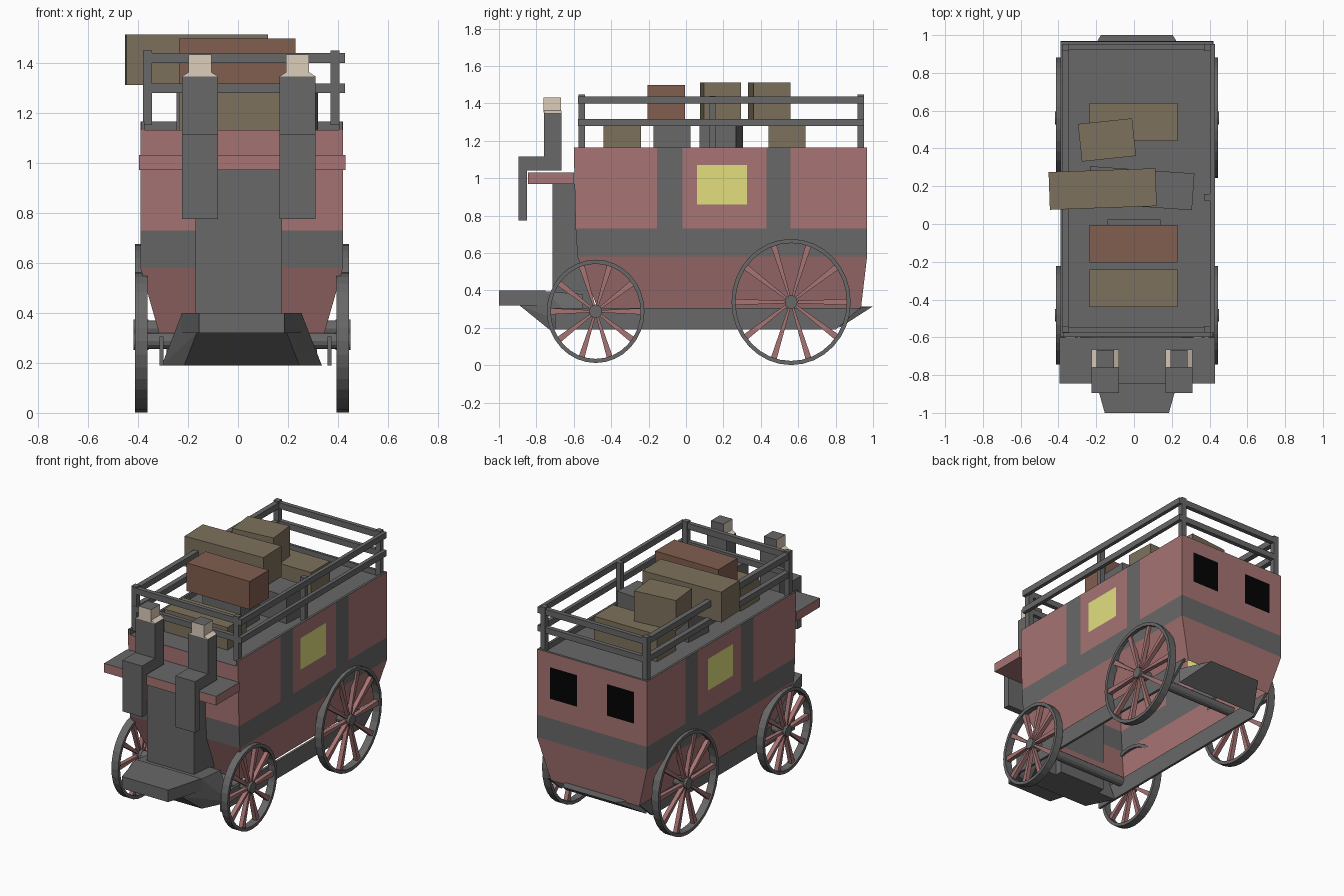
import bpy, bmesh, math
from mathutils import Vector, Matrix

old = bpy.data.objects.get("Cube")
if old:
    bpy.data.objects.remove(old, do_unlink=True)


def material(name, rgb):
    m = bpy.data.materials.new(name)
    m.use_nodes = True
    col = (*rgb, 1)
    m.diffuse_color = col
    bsdf = m.node_tree.nodes["Principled BSDF"]
    bsdf.inputs["Base Color"].default_value = col
    bsdf.inputs["Roughness"].default_value = 0.9
    return m


RED = material("faded red", (0.385, 0.173, 0.173))
GRAY = material("iron gray", (0.138, 0.138, 0.138))
TAN = material("tan leather", (0.205, 0.165, 0.108))
BROWN = material("brown leather", (0.22, 0.112, 0.078))
SKIN = material("pale skin", (0.72, 0.61, 0.5))
YELLOW = material("yellow panel", (0.76, 0.74, 0.21))
BLACK = material("black window", (0.001, 0.001, 0.001))
MID = 0.015   # centre line of the coach
HALF = 0.405  # half width of the coach


def finish(name, bm, *mats):
    bmesh.ops.recalc_face_normals(bm, faces=bm.faces)
    me = bpy.data.meshes.new(name)
    bm.to_mesh(me)
    bm.free()
    for m in mats:
        me.materials.append(m)
    ob = bpy.data.objects.new(name, me)
    bpy.context.collection.objects.link(ob)
    return ob


def add_box(bm, x, y, z, turn=0):
    """Box from (min, max) ranges, turned about its own vertical axis."""
    centre = Vector([(a + b) / 2 for a, b in (x, y, z)])
    size = [b - a for a, b in (x, y, z)]
    mat = Matrix.Translation(centre) @ Matrix.Rotation(math.radians(turn), 4, 'Z')
    bmesh.ops.create_cube(bm, size=1, matrix=mat @ Matrix.Diagonal((*size, 1)))


def box(name, mat, x, y, z, turn=0):
    bm = bmesh.new()
    add_box(bm, x, y, z, turn)
    return finish(name, bm, mat)


def hull(name, mat, points):
    bm = bmesh.new()
    for p in points:
        bm.verts.new(p)
    bmesh.ops.convex_hull(bm, input=bm.verts)
    bmesh.ops.dissolve_limit(bm, angle_limit=0.01, verts=bm.verts, edges=bm.edges)
    return finish(name, bm, mat)


def mirrored(points):
    return [(MID + s * x, y, z) for s in (-1, 1) for x, y, z in points]


# Coach walls, open underneath: rectangles of (half width, front, back, height)
bm = bmesh.new()
tiers = [(0.325, -0.47, 0.935, 0.3), (HALF, -0.58, 0.968, 0.58),
         (HALF, -0.59, 0.968, 0.73), (HALF, -0.6, 0.968, 1.165)]
rings = []
for w, f, b, z in tiers:
    corners = [(MID - w, f, z), (MID + w, f, z), (MID + w, b, z), (MID - w, b, z)]
    rings.append([bm.verts.new(c) for c in corners])
for lo, hi in zip(rings, rings[1:]):
    for i in range(4):
        j = (i + 1) % 4
        bm.faces.new((lo[i], lo[j], hi[j], hi[i]))

# Cut the outlines of pillars, panels and windows into the walls
cuts = [(0, MID + s * d) for s in (-1, 1) for d in (0.11, 0.31)]
cuts += [(1, y) for y in (-0.155, -0.02, 0.06, 0.325, 0.43, 0.56)]
cuts += [(2, z) for z in (0.86, 1.07, 1.13)]
for axis, value in cuts:
    normal = Vector([float(k == axis) for k in range(3)])
    bmesh.ops.bisect_plane(bm, geom=bm.verts[:] + bm.edges[:] + bm.faces[:],
                           plane_co=normal * value, plane_no=normal)


def wall_colour(c):
    """0 red, 1 gray, 2 yellow, 3 black, by position on the wall."""
    if c.z < 0.73:
        return 1 if c.z > 0.58 else 0
    off = abs(c.x - MID)
    glazed = 0.86 < c.z < 1.07
    if off > HALF - 0.001:
        if -0.155 < c.y < -0.02 or 0.43 < c.y < 0.56:
            return 1
        return 2 if glazed and 0.06 < c.y < 0.325 else 0
    return 3 if glazed and c.y > 0.9 and 0.11 < off < 0.31 else 0


low_front = []
for face in bm.faces:
    c = face.calc_center_median()
    face.material_index = wall_colour(c)
    if c.z > 1.13 and c.y < -0.59:
        low_front.append(face)
bmesh.ops.delete(bm, geom=low_front, context='FACES')
finish("coach_walls", bm, RED, GRAY, YELLOW, BLACK)

# Sunken roof with a low rim on three sides
bm = bmesh.new()
inner = HALF - 0.002
add_box(bm, (MID - inner, MID + inner), (-0.598, 0.966), (1.122, 1.13))
for s in (-1, 1):
    xr = sorted((MID + s * inner, MID + s * (inner - 0.015)))
    add_box(bm, xr, (-0.598, 0.966), (1.13, 1.165))
add_box(bm, (MID - inner, MID + inner), (0.95, 0.966), (1.13, 1.165))
finish("roof", bm, GRAY)

# Chassis skirts with a slanted rear end
for side, label in ((-1, "right"), (1, "left")):
    sx = 0.03 + side * 0.335
    hull(f"{label}_skirt", GRAY, [
        (sx + d, y, z) for d in (-0.008, 0.008)
        for y, z in ((-0.7, 0.19), (-0.7, 0.305), (0.8, 0.19), (0.93, 0.305))])

# Front boot, flared footboard and rear step
box("front_boot", GRAY, (-0.17, 0.175), (-0.715, -0.5), (0.19, 0.97))
hull("footboard", GRAY, mirrored([
    (0.17, -1, 0.4), (0.17, -1, 0.32), (0.24, -0.75, 0.4), (0.24, -0.75, 0.32)]))
hull("footboard_base", GRAY, mirrored([
    (0.18, -0.89, 0.32), (0.24, -0.75, 0.395), (0.23, -0.73, 0.19),
    (0.32, -0.55, 0.19), (0.24, -0.55, 0.38)]))
hull("rear_step", GRAY, mirrored([
    (0.19, 1, 0.315), (0.22, 0.9, 0.315), (0.3, 0.82, 0.2), (0.3, 0.82, 0.3)]))

# Driver's bench
bench = box("driver_bench", RED, (-0.395, 0.43), (-0.845, -0.6), (0.97, 1.03))
bench.data.materials.append(GRAY)
for p in bench.data.polygons:
    p.material_index = int(p.normal.z > 0.5)


# Seated riders
def rider(label, x):
    w = 0.0725
    xr = (x - w, x + w)
    bm = bmesh.new()
    add_box(bm, xr, (-0.76, -0.665), (1.04, 1.345))
    add_box(bm, xr, (-0.895, -0.76), (1.04, 1.115))
    add_box(bm, xr, (-0.895, -0.85), (0.775, 1.04))
    finish(f"{label}_rider_clothes", bm, GRAY)
    hull(f"{label}_rider_neck", SKIN, [
        (x + s * a, y, z) for s in (-1, 1) for y in (-0.76, -0.665)
        for a, z in ((w, 1.345), (0.045, 1.362))])
    head = box(f"{label}_rider_head", SKIN, (x - 0.046, x + 0.046),
               (-0.762, -0.668), (1.35, 1.432))
    head.data.materials.append(GRAY)
    for p in head.data.polygons:
        p.material_index = int(p.normal.z > 0.5 or p.normal.y > 0.5)


rider("right", -0.152)
rider("left", 0.238)

# Roof railing
bm = bmesh.new()
x0, x1, y0, y1 = -0.362, 0.388, -0.557, 0.935
for x in (x0, x1):
    for y in (y0, y1):
        add_box(bm, (x - 0.018, x + 0.018), (y - 0.018, y + 0.018), (1.15, 1.448))
add_box(bm, (x1 - 0.018, x1 + 0.018), (0.125, 0.158), (1.15, 1.44))
for zr in ((1.278, 1.317), (1.398, 1.438)):
    for xr in ((x0 - 0.017, x0 + 0.017), (x1 + 0.015, x1 + 0.04)):
        add_box(bm, xr, (y0 - 0.02, y1 + 0.017), zr)
    for yr in ((y0 - 0.017, y0 + 0.012), (y1 - 0.012, y1 + 0.017)):
        add_box(bm, (x0 - 0.015, x1 + 0.038), yr, zr)
finish("roof_railing", bm, GRAY)

# Luggage
wide = (-0.235, 0.23)
box("front_case", TAN, wide, (-0.44, -0.24), (1.13, 1.28))
box("gray_chest", GRAY, (-0.14, 0.14), (-0.175, 0.025), (1.13, 1.31))
box("brown_case", BROWN, wide, (-0.205, -0.005), (1.31, 1.497))
box("gray_trunk", GRAY, (-0.24, 0.314), (0.092, 0.287), (1.13, 1.31), -4)
box("long_case", TAN, (-0.449, 0.117), (0.085, 0.285), (1.31, 1.512), 2)
box("rear_case", TAN, wide, (0.44, 0.64), (1.13, 1.31))
box("small_case", TAN, (-0.287, 0.001), (0.345, 0.545), (1.31, 1.512), 6)


# Spoked wheels, slightly narrower along the coach than tall
def wheel(label, x, y, z, r, sides=32, spokes=10):
    place = Matrix.Translation((x, y, z)) @ Matrix.Diagonal((1, 0.945, 1, 1))
    bm = bmesh.new()
    loops = []
    for k in range(sides):
        a = math.tau * k / sides
        loops.append([bm.verts.new((h, q * math.cos(a), q * math.sin(a)))
                      for h, q in ((-0.025, r), (0.025, r),
                                   (0.025, r - 0.022), (-0.025, r - 0.022))])
    for k in range(sides):
        a, b = loops[k], loops[(k + 1) % sides]
        for i in range(4):
            j = (i + 1) % 4
            bm.faces.new((a[i], a[j], b[j], b[i]))
    bmesh.ops.create_cone(bm, cap_ends=True, segments=16, radius1=0.036, radius2=0.036,
                          depth=0.06, matrix=Matrix.Rotation(math.pi / 2, 4, 'Y'))
    bm.transform(place)
    finish(f"{label}_wheel", bm, GRAY)
    # Spokes widen toward the rim
    bm = bmesh.new()
    for k in range(spokes):
        part = bmesh.ops.create_cube(bm, size=1)["verts"]
        for v in part:
            out = v.co.z > 0
            v.co = (v.co.x * 0.028, v.co.y * (0.034 if out else 0.012),
                    r - 0.014 if out else 0.02)
        turn = Matrix.Rotation(math.tau * (k + 0.5) / spokes, 3, 'X')
        bmesh.ops.rotate(bm, verts=part, matrix=turn)
    bm.transform(place)
    finish(f"{label}_spokes", bm, RED)


for label, y, z, r in (("front", -0.483, 0.288, 0.276), ("rear", 0.562, 0.338, 0.337)):
    wheel(f"{label}_right", -0.387, y, z, r)
    wheel(f"{label}_left", 0.419, y, z, r)
    bm = bmesh.new()
    bmesh.ops.create_cone(
        bm, cap_ends=True, segments=12, radius1=0.032, radius2=0.032, depth=0.86,
        matrix=Matrix.Translation((MID, y, z)) @ Matrix.Rotation(math.pi / 2, 4, 'Y'))
    finish(f"{label}_axle", bm, GRAY)
